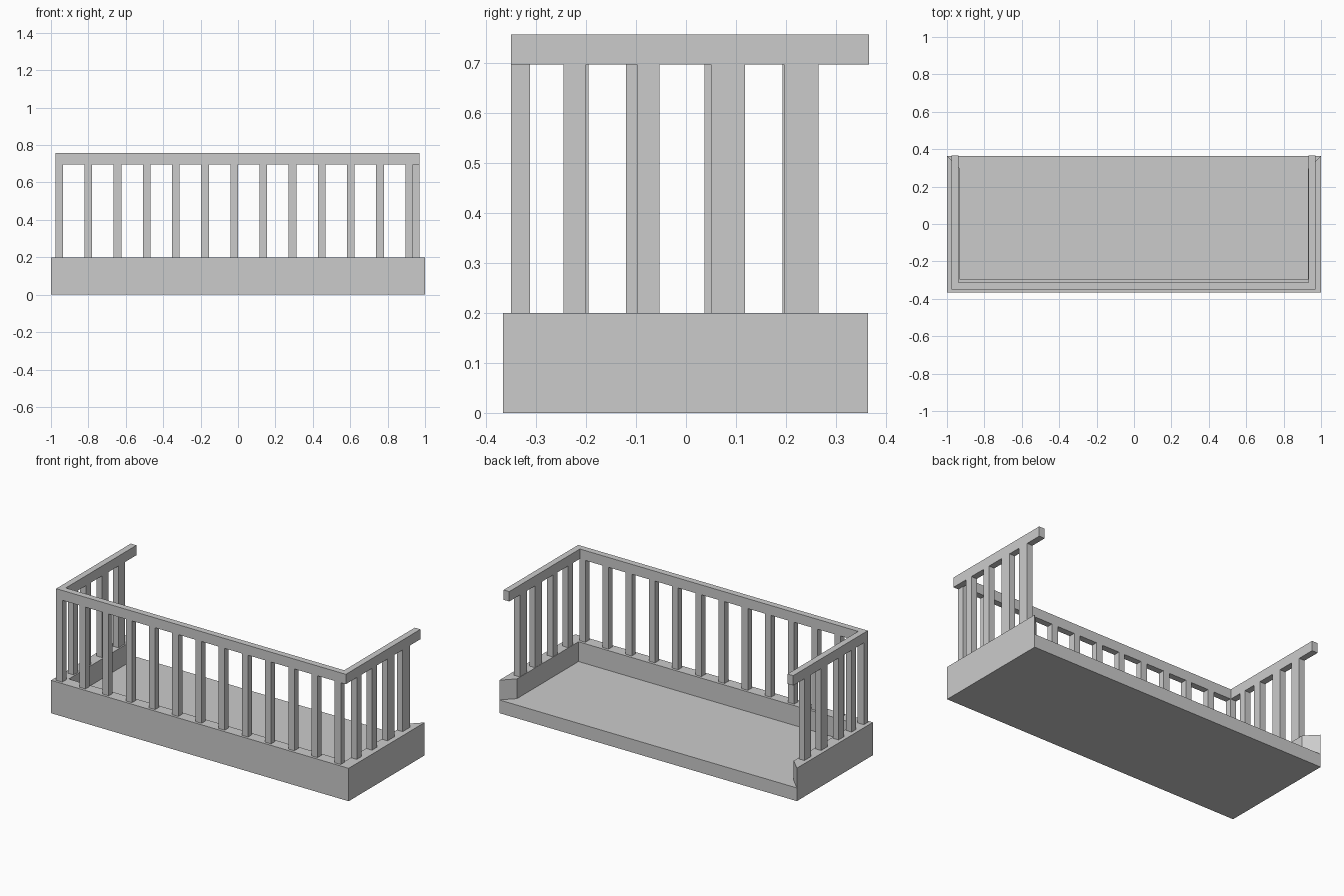
import bpy, bmesh

if "Cube" in bpy.data.objects:
    bpy.data.objects.remove(bpy.data.objects["Cube"])


def prism(name, outline, z0, z1):
    """Extrude a counter-clockwise plan outline from z0 to z1."""
    bm = bmesh.new()
    face = bm.faces.new([bm.verts.new((x, y, z0)) for x, y in outline])
    top = bmesh.ops.extrude_face_region(bm, geom=[face])
    verts = [v for v in top["geom"] if isinstance(v, bmesh.types.BMVert)]
    bmesh.ops.translate(bm, verts=verts, vec=(0, 0, z1 - z0))
    bmesh.ops.recalc_face_normals(bm, faces=bm.faces)
    mesh = bpy.data.meshes.new(name)
    bm.to_mesh(mesh)
    bm.free()
    obj = bpy.data.objects.new(name, mesh)
    bpy.context.collection.objects.link(obj)
    return obj


def box(name, x0, x1, y0, y1, z0, z1):
    return prism(name, [(x0, y0), (x1, y0), (x1, y1), (x0, y1)], z0, z1)


FLOOR, WALL, RAIL, TOP = 0.08, 0.20, 0.697, 0.757
FRONT, BACK = -0.366, 0.364

# Floor slab, open along the back edge
box("floor_slab", -1, 1, FRONT, BACK, 0, FLOOR)

# Low U-shaped parapet with ends mitred at 45 degrees
T = 0.07
prism("parapet", [(-1, FRONT), (1, FRONT), (1, BACK), (1 - T, BACK - T),
                  (1 - T, FRONT + T), (-1 + T, FRONT + T),
                  (-1 + T, BACK - T), (-1, BACK)], FLOOR, WALL)

# U-shaped handrail, slightly off centre
L, R, F, B, W = -0.977, 0.97, -0.35, 0.366, 0.038
prism("handrail", [(L, F), (R, F), (R, B), (R - W, B), (R - W, F + W),
                   (L + W, F + W), (L + W, B), (L, B)], RAIL, TOP)

# Front balusters
for i in range(13):
    x = L + i * 0.156
    box(f"front_baluster_{i + 1}", x, x + 0.041, F, F + 0.038, WALL, RAIL)

# Side balusters: (start, end) along y, unevenly spaced on each side
right_spans = [(-0.245, -0.20), (-0.098, -0.053), (0.05, 0.118), (0.196, 0.265)]
left_spans = [(-0.237, -0.195), (-0.12, -0.07), (0.037, 0.098), (0.193, 0.258)]
for side, x, spans in (("right", R - W, right_spans), ("left", L, left_spans)):
    for i, (y0, y1) in enumerate(spans):
        box(f"{side}_baluster_{i + 1}", x, x + W, y0, y1, WALL, RAIL)
